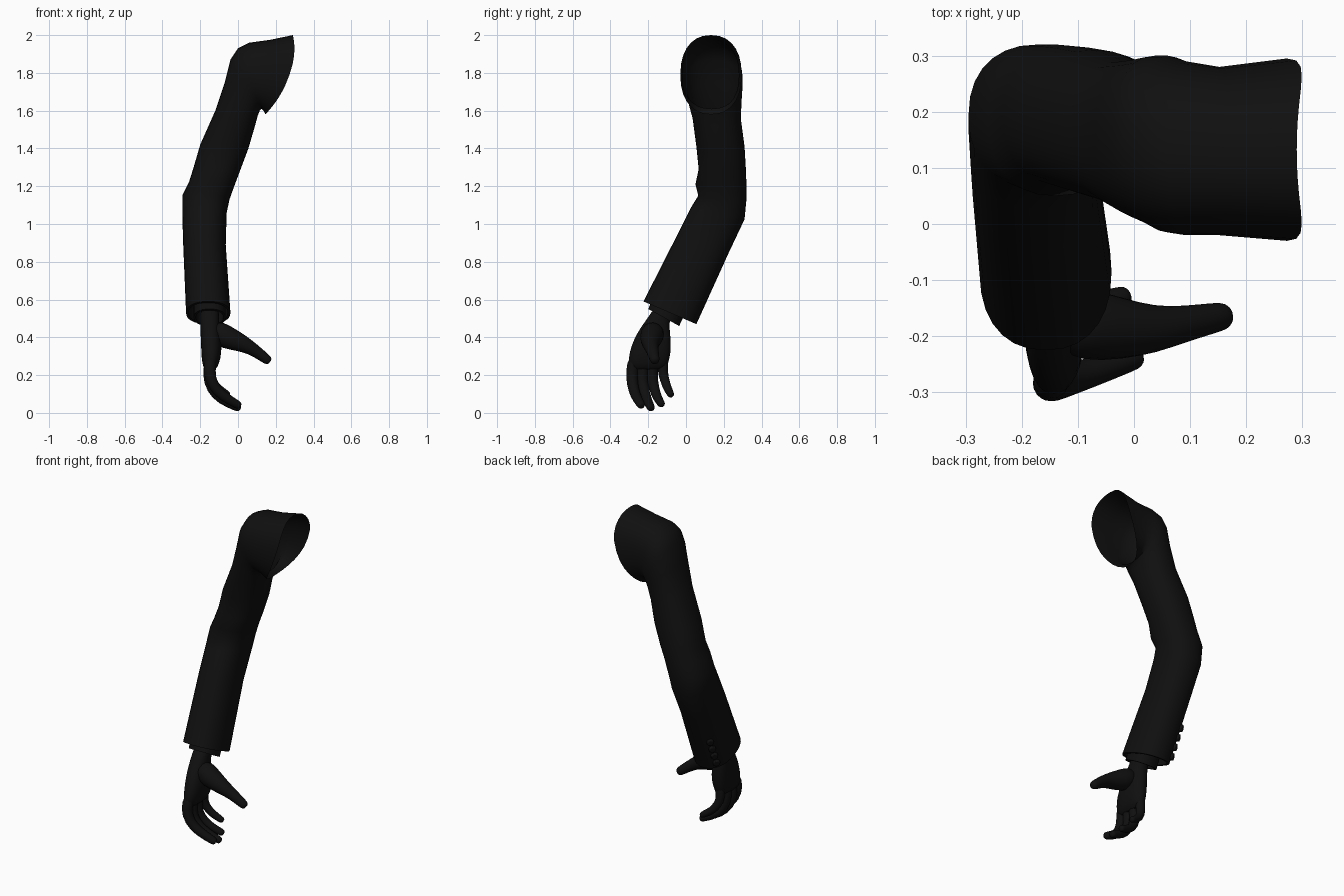
import bpy, bmesh, math
from mathutils import Vector as V

if "Cube" in bpy.data.objects:
    bpy.data.objects.remove(bpy.data.objects["Cube"])

black = bpy.data.materials.new("black_cloth")
black.diffuse_color = (0.005, 0.005, 0.005, 1)
black.use_nodes = True
black.node_tree.nodes["Principled BSDF"].inputs["Base Color"].default_value = black.diffuse_color


def finish(ob, subdiv=0, angle=50):
    ob.data.materials.append(black)
    bpy.ops.object.select_all(action='DESELECT')
    ob.select_set(True)
    bpy.context.view_layer.objects.active = ob
    bpy.ops.object.shade_smooth_by_angle(angle=math.radians(angle))
    if subdiv:
        ob.modifiers.new("smooth", 'SUBSURF').levels = subdiv
        ob.modifiers["smooth"].render_levels = subdiv


def loft(name, rings, cap_start=False, cap_end=False, subdiv=0, angle=50):
    bm = bmesh.new()
    rows = [[bm.verts.new(p) for p in r] for r in rings]
    n = len(rows[0])
    for a, b in zip(rows, rows[1:]):
        for i in range(n):
            j = (i + 1) % n
            bm.faces.new((a[i], a[j], b[j], b[i]))
    if cap_start:
        bm.faces.new(rows[0])
    if cap_end:
        bm.faces.new(rows[-1])
    bmesh.ops.recalc_face_normals(bm, faces=bm.faces)
    me = bpy.data.meshes.new(name)
    bm.to_mesh(me)
    bm.free()
    ob = bpy.data.objects.new(name, me)
    bpy.context.collection.objects.link(ob)
    finish(ob, subdiv, angle)
    return ob


def power(t, e):
    return math.copysign(abs(t) ** e, t)


def ring(c, u, v, n=28, e=0.88, bow=V((0, 0, 0))):
    pts = []
    for i in range(n):
        a = 2 * math.pi * i / n
        pts.append(c + u * power(math.cos(a), e) + v * power(math.sin(a), e) + bow * math.sin(a) ** 2)
    return pts


def tube(name, path):
    """Rounded finger through (x, y, z, radius) points."""
    P = [V(p[:3]) for p in path]
    R = [p[3] for p in path]
    end = (P[-1] - P[-2]).normalized()
    for d, k in ((0.55, 0.88), (0.9, 0.5)):
        P.append(P[len(path) - 1] + end * R[len(path) - 1] * d)
        R.append(R[len(path) - 1] * k)
    rings = []
    for i, p in enumerate(P):
        t = (P[min(i + 1, len(P) - 1)] - P[max(i - 1, 0)]).normalized()
        side = V((0, 1, 0)) - t * t.y
        side.normalize()
        rings.append(ring(p, t.cross(side) * R[i], side * R[i], 10, 1))
    return loft(name, rings, True, True, 1)


# Sleeve sections: outer x,z  inner x,z  front y, back y, half z drop front to back
sections = [
    (.29, 2.0, .145, 1.58, -.03, .295, 0),
    (.17, 1.975, .135, 1.60, -.02, .28, 0),
    (.06, 1.96, .125, 1.61, -.02, .29, 0),
    (0, 1.93, .12, 1.605, -.015, .30, 0),
    (-.04, 1.87, .115, 1.60, 0, .30, 0),
    (-.07, 1.75, .105, 1.575, .01, .295, 0),
    (-.12, 1.60, .09, 1.52, .035, .29, 0),
    (-.20, 1.42, .055, 1.40, .055, .31, 0),
    (-.235, 1.30, .01, 1.28, .067, .317, 0),
    (-.26, 1.22, -.02, 1.20, .05, .32, 0),
    (-.295, 1.15, -.045, 1.13, .065, .32, .01),
    (-.295, 1.05, -.06, 1.06, .025, .31, .03),
    (-.29, .89, -.065, .89, -.05, .225, .045),
    (-.275, .53, -.04, .53, -.225, .055, .06),
]


def frame(s):
    xo, zo, xi, zi, yf, yb, drop = s
    c = V(((xo + xi) / 2, (yf + yb) / 2, (zo + zi) / 2))
    return c, V((xo, c.y, zo)) - c, V((0, (yb - yf) / 2, -drop))


frames = [frame(s) for s in sections]
rings = [ring(*f, bow=V((.055, 0, 0)) if i == 0 else V((0, 0, 0))) for i, f in enumerate(frames)]
c, u, v = frames[-1]
# Hem turned back inside the sleeve
rings.append(ring(c, u * .88, v * .88))
rings.append(ring(c + V((0, .05, .1)), u * .85, v * .85))
loft("sleeve", rings)

# Shirt cuff
cv = V((0, .082, -.045))
cu = V((-.085, 0, 0))
cc = V((-.15, -.118, .505))
loft("shirt_cuff", [ring(cc + V((0, .05, .11)), cu, cv), ring(cc, cu, cv),
                    ring(cc, cu * .85, cv * .85), ring(cc + V((0, .03, .06)), cu * .8, cv * .8)],
     cap_end=True)

# Sleeve buttons along the outer back seam
a = math.radians(50)
for k in range(4):
    t = 0.48 + 0.14 * k
    c, u, v = [p.lerp(q, t) for p, q in zip(frames[-2], frames[-1])]
    pos = c + u * power(math.cos(a), .88) + v * power(math.sin(a), .88)
    n = V((-.7, .7, -.25)).normalized()
    bpy.ops.mesh.primitive_cylinder_add(vertices=14, radius=.021, depth=.03, location=pos,
                                        rotation=n.to_track_quat('Z', 'Y').to_euler())
    ob = bpy.context.object
    ob.name = f"sleeve_button_{k + 1}"
    bev = ob.modifiers.new("round", 'BEVEL')
    bev.width, bev.segments = .006, 2
    finish(ob)

# Palm: x centre, y centre, z, half x, half y
palm = [(-.15, -.10, .58, .05, .055), (-.15, -.145, .50, .05, .06), (-.148, -.165, .45, .052, .078),
        (-.143, -.178, .39, .055, .10), (-.14, -.19, .32, .055, .112), (-.145, -.20, .26, .046, .108),
        (-.147, -.205, .225, .03, .095)]
loft("palm", [ring(V((x, y, z)), V((hx, 0, 0)), V((0, hy, 0)), 16, .85)
              for x, y, z, hx, hy in palm], True, True, 1)

# Fingers curling toward the body
fingers = {
    "index": [(-.14, -.27, .30, .036), (-.155, -.288, .22, .034), (-.135, -.284, .145, .031),
              (-.085, -.267, .09, .029), (-.005, -.24, .045, .024)],
    "middle": [(-.14, -.22, .30, .036), (-.16, -.236, .20, .033), (-.14, -.225, .125, .031),
               (-.09, -.208, .07, .028), (-.005, -.187, .03, .023)],
    "ring": [(-.14, -.17, .30, .035), (-.16, -.182, .20, .032), (-.14, -.17, .13, .029),
             (-.095, -.152, .08, .026), (-.025, -.132, .05, .022)],
    "little": [(-.14, -.12, .31, .033), (-.155, -.125, .22, .028), (-.14, -.112, .17, .026),
               (-.11, -.098, .13, .024), (-.06, -.082, .10, .02)],
}
for name, path in fingers.items():
    tube(name + "_finger", path)

# Thumb reaching inward
tube("thumb", [(-.14, -.17, .45, .055), (-.085, -.18, .41, .07), (-.02, -.187, .385, .058),
               (.04, -.188, .36, .044), (.09, -.178, .33, .034), (.15, -.166, .285, .028)])
